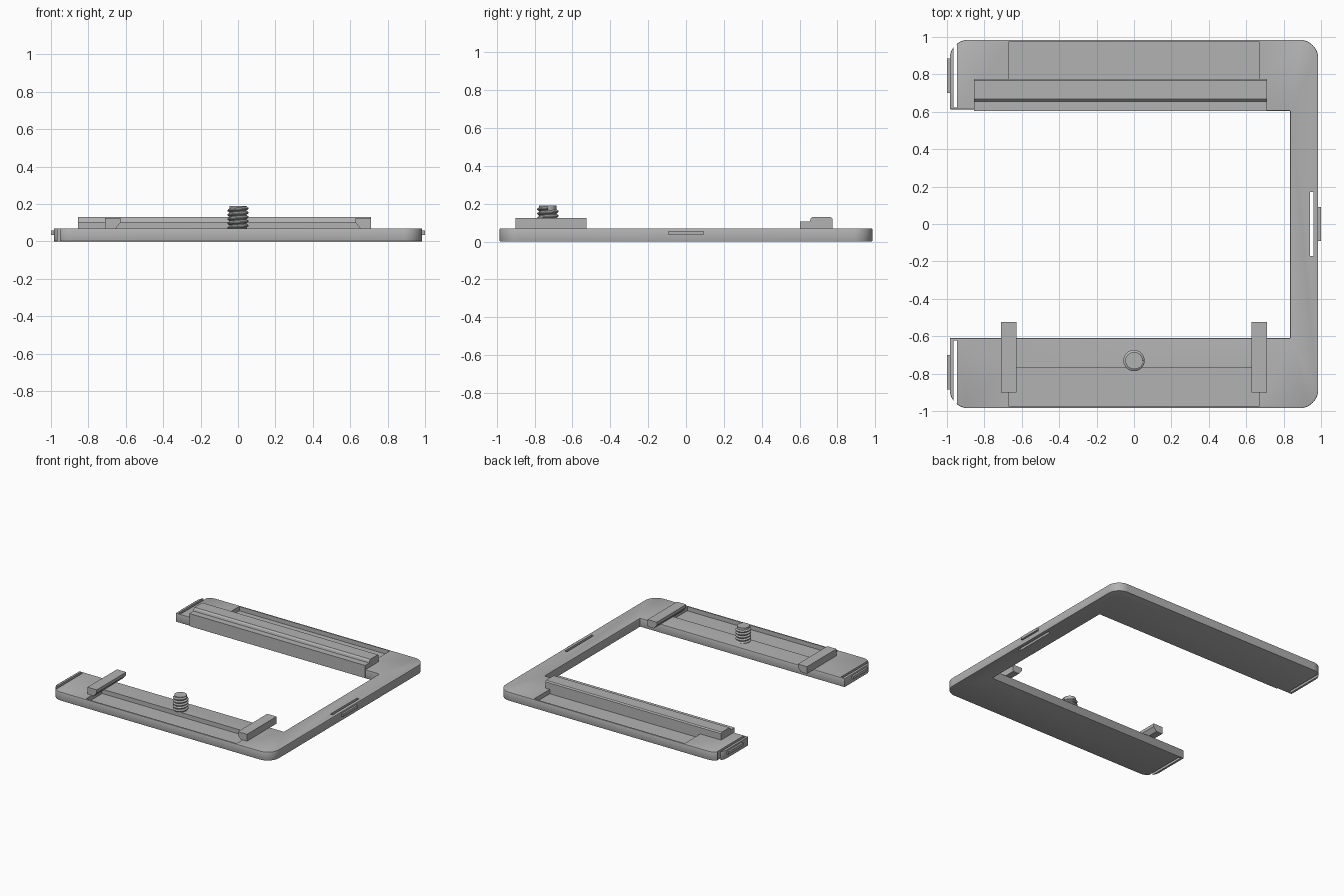
import bpy, bmesh, math
from mathutils import Vector

if "Cube" in bpy.data.objects:
    bpy.data.objects.remove(bpy.data.objects["Cube"], do_unlink=True)

# One plain grey plastic for every part
GREY = (0.45, 0.45, 0.45, 1)
grey = bpy.data.materials.new("plain grey")
grey.use_nodes = True
grey.diffuse_color = GREY
grey.node_tree.nodes["Principled BSDF"].inputs["Base Color"].default_value = GREY


def finish(name, bm):
    bmesh.ops.recalc_face_normals(bm, faces=bm.faces)
    mesh = bpy.data.meshes.new(name)
    bm.to_mesh(mesh)
    bm.free()
    mesh.materials.append(grey)
    obj = bpy.data.objects.new(name, mesh)
    bpy.context.collection.objects.link(obj)
    return obj


def activate(obj):
    bpy.ops.object.select_all(action="DESELECT")
    obj.select_set(True)
    bpy.context.view_layer.objects.active = obj


def smooth(obj):
    activate(obj)
    bpy.ops.object.shade_smooth_by_angle(angle=math.radians(30))


def prism(name, points, offset):
    """Extrude a closed outline of 3D points along an offset."""
    bm = bmesh.new()
    face = bm.faces.new([bm.verts.new(p) for p in points])
    out = bmesh.ops.extrude_face_region(bm, geom=[face])
    verts = [v for v in out["geom"] if isinstance(v, bmesh.types.BMVert)]
    bmesh.ops.translate(bm, verts=verts, vec=Vector(offset))
    return finish(name, bm)


def block(name, x0, x1, y0, y1, z0, z1):
    outline = [(x0, y0, z0), (x1, y0, z0), (x1, y1, z0), (x0, y1, z0)]
    return prism(name, outline, (0, 0, z1 - z0))


def arc(cx, cy, start, radius=0.1, steps=12):
    angles = [math.radians(start + 90 * i / steps) for i in range(steps + 1)]
    return [(cx + radius * math.cos(a), cy + radius * math.sin(a), 0) for a in angles]


# C-shaped base plate with rounded outer corners
E, R, T = 0.985, 0.885, 0.07
outline = (arc(-R, -R, 180) + arc(R, -R, 270) + arc(R, R, 0) + arc(-R, R, 90)
           + [(-E, 0.613, 0), (-0.85, 0.613, 0), (-0.85, 0.605, 0), (0.835, 0.605, 0),
              (0.835, -0.61, 0), (-E, -0.61, 0)])
plate = prism("base_plate", outline, (0, 0, T))
activate(plate)
bevel = plate.modifiers.new("edge_softening", "BEVEL")
bevel.width, bevel.segments, bevel.limit_method = 0.006, 2, "ANGLE"
bpy.ops.object.modifier_apply(modifier=bevel.name)

# Through slots and shallow pockets
cutters = [block("spine_slot_cutter", 0.94, 0.96, -0.17, 0.17, -0.1, 0.2)]
for side in (-1, 1):
    y0, y1 = sorted((side * 0.622, side * 0.96))
    cutters.append(block("arm_slot_cutter", -0.966, -0.946, y0, y1, -0.1, 0.2))
    y0, y1 = sorted((side * 0.77, side * 0.973))
    cutters.append(block("pocket_cutter", -0.67, 0.67, y0, y1, 0.035, 0.2))
for cutter in cutters:
    cutter.hide_render = True
    activate(plate)
    cut = plate.modifiers.new("cut", "BOOLEAN")
    cut.operation, cut.solver, cut.object = "DIFFERENCE", "EXACT", cutter
    bpy.ops.object.modifier_apply(modifier=cut.name)
    bpy.data.objects.remove(cutter, do_unlink=True)
smooth(plate)

# Snap nubs on the outer edges
block("spine_nub", 0.975, 1.0, -0.092, 0.092, 0.035, 0.057)
for side, label in ((-1, "front"), (1, "back")):
    y0, y1 = sorted((side * 0.7, side * 0.885))
    block(label + "_arm_nub", -1.0, -0.975, y0, y1, 0.035, 0.057)

# Stepped rail along the back arm
section = [(0.603, 0.005), (0.603, 0.105), (0.654, 0.105), (0.658, 0.12), (0.668, 0.13),
           (0.766, 0.13), (0.775, 0.121), (0.775, 0.03), (0.65, 0.005)]
prism("back_rail", [(-0.855, y, z) for y, z in section], (1.565, 0, 0))

# Pair of undercut clips bridging the front arm
for side, label in ((-1, "right"), (1, "left")):
    section = [(0.71, 0.068), (0.71, 0.125), (0.628, 0.125), (0.628, 0.1), (0.655, 0.068)]
    prism(label + "_clip", [(side * x, -0.9, z) for x, z in section], (0, 0.375, 0))

# Threaded stud: plain core plus a helical thread
CENTRE = Vector((0, -0.73, 0))
bm = bmesh.new()
bmesh.ops.create_cone(bm, cap_ends=True, segments=32, radius1=0.046, radius2=0.046, depth=0.13)
bmesh.ops.translate(bm, verts=bm.verts, vec=CENTRE + Vector((0, 0, 0.125)))
smooth(finish("stud_core", bm))

PITCH = 0.023
bm = bmesh.new()
tooth = [(0.044, 0), (0.057, 0.009), (0.057, 0.014), (0.044, PITCH)]
verts = [bm.verts.new((r, 0, z + 0.05)) for r, z in tooth]
for a, b in zip(verts, verts[1:]):
    bm.edges.new((a, b))
thread = finish("stud_thread", bm)
thread.location = CENTRE
activate(thread)
turn = thread.modifiers.new("helix", "SCREW")
turn.screw_offset, turn.iterations = PITCH, 5
turn.steps = turn.render_steps = 32
turn.use_normal_calculate = True
bpy.ops.object.modifier_apply(modifier=turn.name)
smooth(thread)
